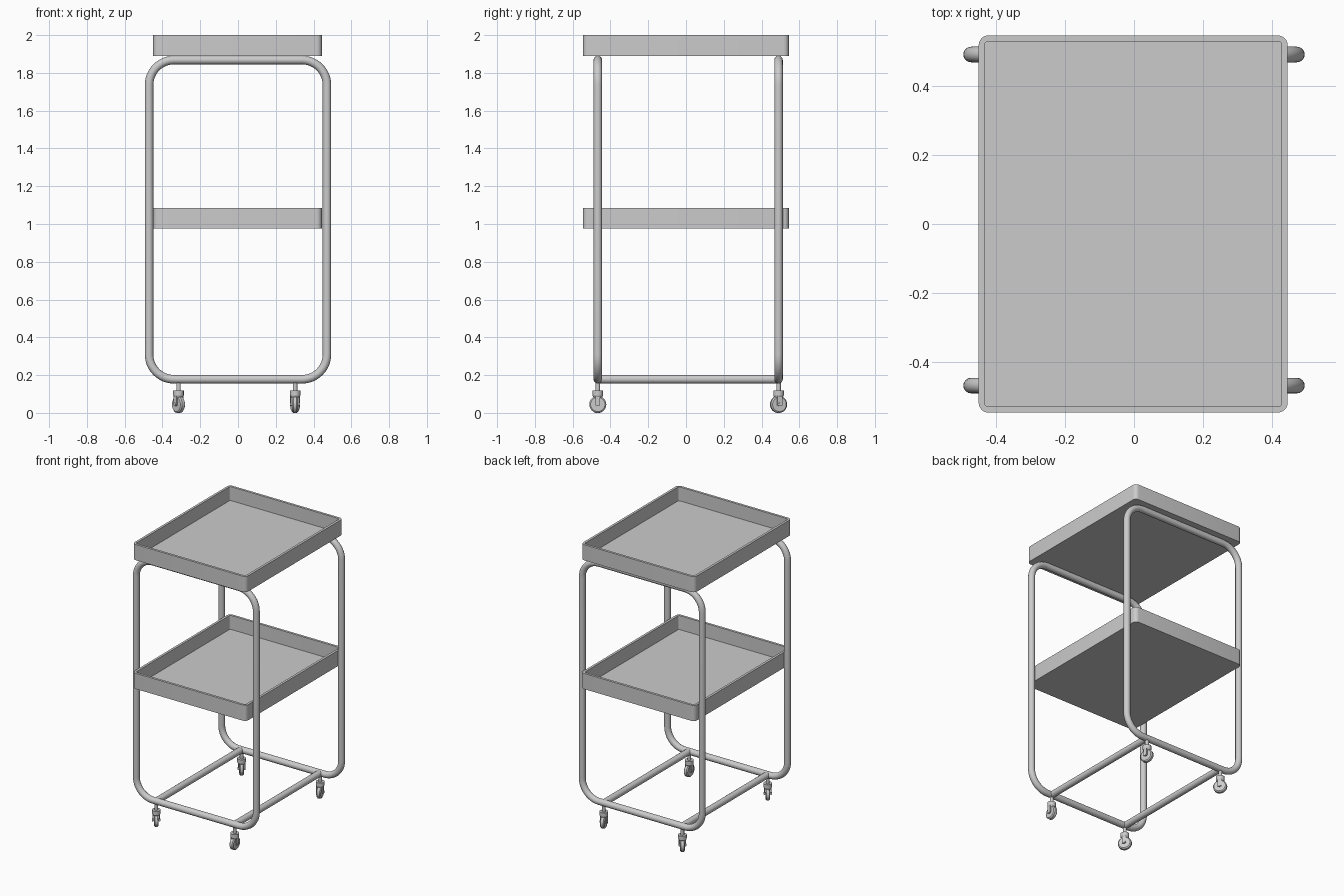
import bpy, bmesh
from math import pi, sin, cos, radians
from mathutils import Matrix, Vector

if "Cube" in bpy.data.objects:
    bpy.data.objects.remove(bpy.data.objects["Cube"])

TUBE = 0.0225
FRAME_Y = (-0.467, 0.49)
BAR_X = (-0.315, 0.302)
Z_LOW, Z_HIGH = 0.178, 1.868


def rounded_rect(x0, x1, y0, y1, r, n):
    pts = []
    corners = [(x1 - r, y1 - r), (x0 + r, y1 - r), (x0 + r, y0 + r), (x1 - r, y0 + r)]
    for k, (cx, cy) in enumerate(corners):
        for i in range(n + 1):
            a = (k + i / n) * pi / 2
            pts.append((cx + r * cos(a), cy + r * sin(a)))
    return pts


def finish(obj, angle=35):
    bpy.ops.object.select_all(action='DESELECT')
    obj.select_set(True)
    bpy.context.view_layer.objects.active = obj
    if obj.type == 'CURVE':
        bpy.ops.object.convert(target='MESH')
    bpy.ops.object.shade_smooth_by_angle(angle=radians(angle))


def bm_object(name, bm):
    bmesh.ops.recalc_face_normals(bm, faces=bm.faces[:])
    mesh = bpy.data.meshes.new(name)
    bm.to_mesh(mesh)
    bm.free()
    obj = bpy.data.objects.new(name, mesh)
    bpy.context.collection.objects.link(obj)
    finish(obj)
    return obj


def tube(name, pts, cyclic):
    cu = bpy.data.curves.new(name, 'CURVE')
    cu.dimensions = '3D'
    cu.bevel_depth = TUBE
    cu.bevel_resolution = 6
    cu.use_fill_caps = True
    sp = cu.splines.new('POLY')
    sp.points.add(len(pts) - 1)
    for p, c in zip(sp.points, pts):
        p.co = (*c, 1)
    sp.use_cyclic_u = cyclic
    obj = bpy.data.objects.new(name, cu)
    bpy.context.collection.objects.link(obj)
    finish(obj)


def tray(name, z0, z1, wall=0.017, floor=0.012):
    x0, x1, y = -0.449, 0.444, 0.545
    outer = rounded_rect(x0, x1, -y, y, 0.028, 6)
    inner = rounded_rect(x0 + wall, x1 - wall, -y + wall, y - wall, 0.011, 6)
    bm = bmesh.new()
    # rings run from the underside, up the outside, over the rim and down inside
    rings = [[bm.verts.new((px, py, z)) for px, py in pts]
             for pts, z in ((outer, z0), (outer, z1), (inner, z1), (inner, z0 + floor))]
    for a, b in zip(rings, rings[1:]):
        for i in range(len(a)):
            j = (i + 1) % len(a)
            bm.faces.new((a[i], a[j], b[j], b[i]))
    bm.faces.new(rings[0])
    bm.faces.new(rings[-1])
    bm_object(name, bm)


def cyl(bm, r1, r2, depth, mat, seg=24):
    bmesh.ops.create_cone(bm, cap_ends=True, segments=seg, radius1=r1, radius2=r2,
                          depth=depth, matrix=mat)


def caster(name, x, y, turn):
    bm = bmesh.new()
    T = Matrix.Translation
    side = Matrix.Rotation(pi / 2, 4, 'Y')
    # stem and swivel collar
    cyl(bm, 0.012, 0.012, 0.06, T((0, 0, 0.137)), 16)
    cyl(bm, 0.028, 0.028, 0.026, T((0, 0, 0.105)))
    cyl(bm, 0.022, 0.028, 0.012, T((0, 0, 0.086)))
    # wheel: tyre with chamfered shoulders, and axle
    cyl(bm, 0.045, 0.045, 0.018, T((0, 0, 0.045)) @ side, 32)
    for s in (-1, 1):
        r1, r2 = (0.038, 0.045) if s < 0 else (0.045, 0.038)
        cyl(bm, r1, r2, 0.006, T((s * 0.012, 0, 0.045)) @ side, 32)
    cyl(bm, 0.009, 0.009, 0.052, T((0, 0, 0.045)) @ side, 16)
    # fork arms
    for s in (-1, 1):
        bmesh.ops.create_cube(bm, size=1, matrix=T((s * 0.02, 0, 0.066)) @
                              Matrix.Diagonal((0.007, 0.026, 0.054, 1)))
    obj = bm_object(name, bm)
    obj.matrix_world = T((x, y, 0)) @ Matrix.Rotation(radians(turn), 4, 'Z')


# side hoops of bent tube
for label, y in zip(("front", "back"), FRAME_Y):
    pts = rounded_rect(-0.471, 0.471, Z_LOW, Z_HIGH, 0.132, 12)
    tube(label + "_hoop", [(px, y, pz) for px, pz in pts], True)

# lower rails joining the hoops
for label, x in zip(("left", "right"), BAR_X):
    tube(label + "_rail", [(x, FRAME_Y[0], Z_LOW), (x, FRAME_Y[1], Z_LOW)], False)

# trays
tray("upper_tray", 1.889, 2.0)
tray("middle_tray", 0.975, 1.086)

# casters, each swivelled a little differently
turns = {("front", "left"): 36, ("front", "right"): 0,
         ("back", "left"): 36, ("back", "right"): 18}
for (fb, lr), turn in turns.items():
    caster(f"{fb}_{lr}_caster", BAR_X[lr == "right"], FRAME_Y[fb == "back"], turn)
